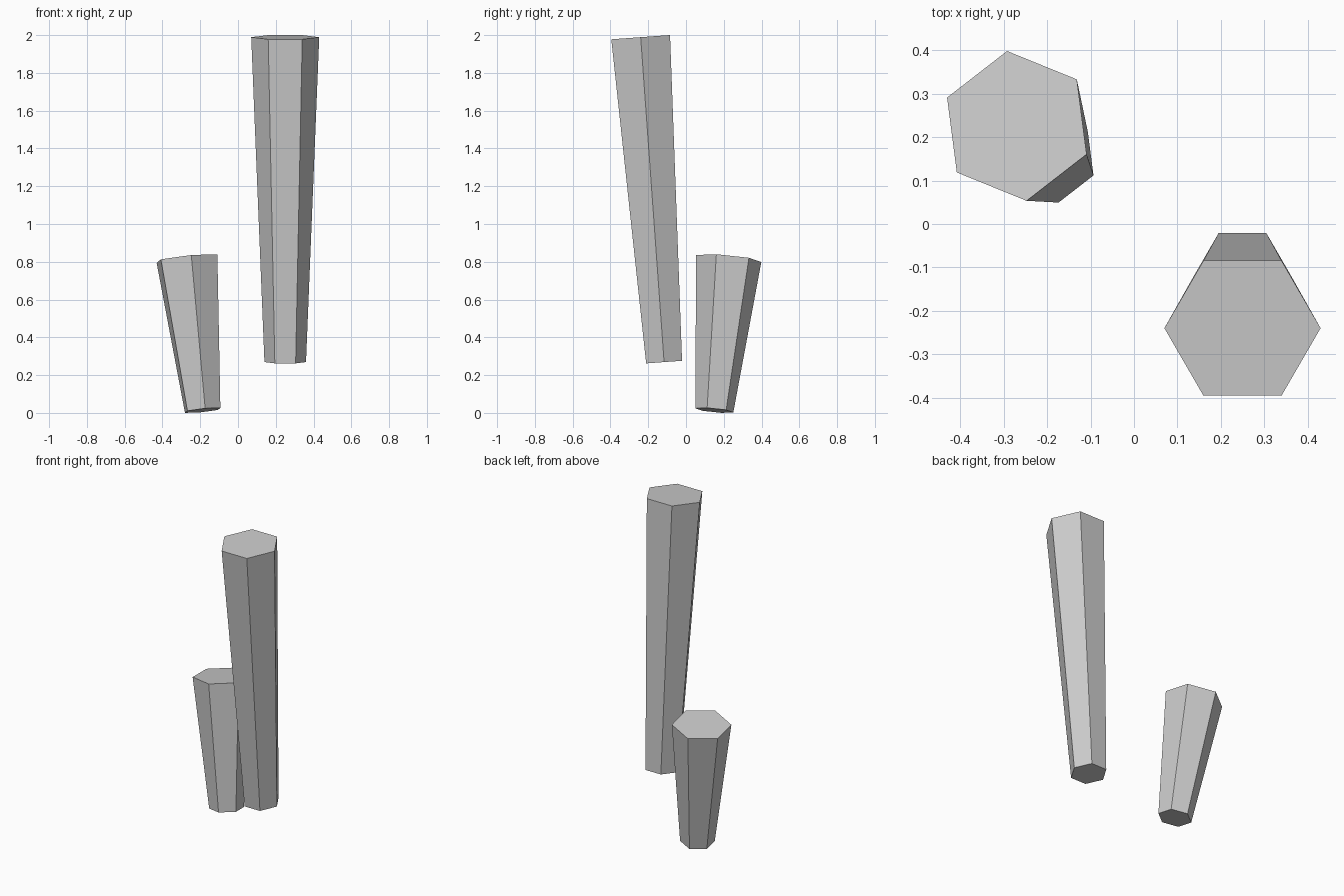
import bpy
import math
from mathutils import Vector, Matrix

if "Cube" in bpy.data.objects:
    bpy.data.objects.remove(bpy.data.objects["Cube"])


def tapered_leg(name, bottom, top, r_bottom, r_top, vertex_angle):
    """Six-sided tapered post whose end caps are square to its own axis."""
    bottom, top = Vector(bottom), Vector(top)
    axis = top - bottom
    bpy.ops.mesh.primitive_cone_add(vertices=6, radius1=r_bottom, radius2=r_top,
                                    depth=axis.length)
    obj = bpy.context.object
    obj.name = name
    # Blender starts the ring at +y; spin so a corner sits at vertex_angle from +x
    spin = Matrix.Rotation(math.radians(vertex_angle - 90), 4, 'Z')
    tilt = Vector((0, 0, 1)).rotation_difference(axis).to_matrix().to_4x4()
    obj.matrix_world = Matrix.Translation((bottom + top) / 2) @ tilt @ spin
    return obj


# Tall post leaning forward
tapered_leg("tall_post", (0.25, -0.116, 0.269), (0.25, -0.24, 1.989), 0.11, 0.18, 0)

# Short post leaning back and left
tapered_leg("short_post", (-0.187, 0.15, 0.0135), (-0.27, 0.226, 0.817), 0.102, 0.175, 37.7)
